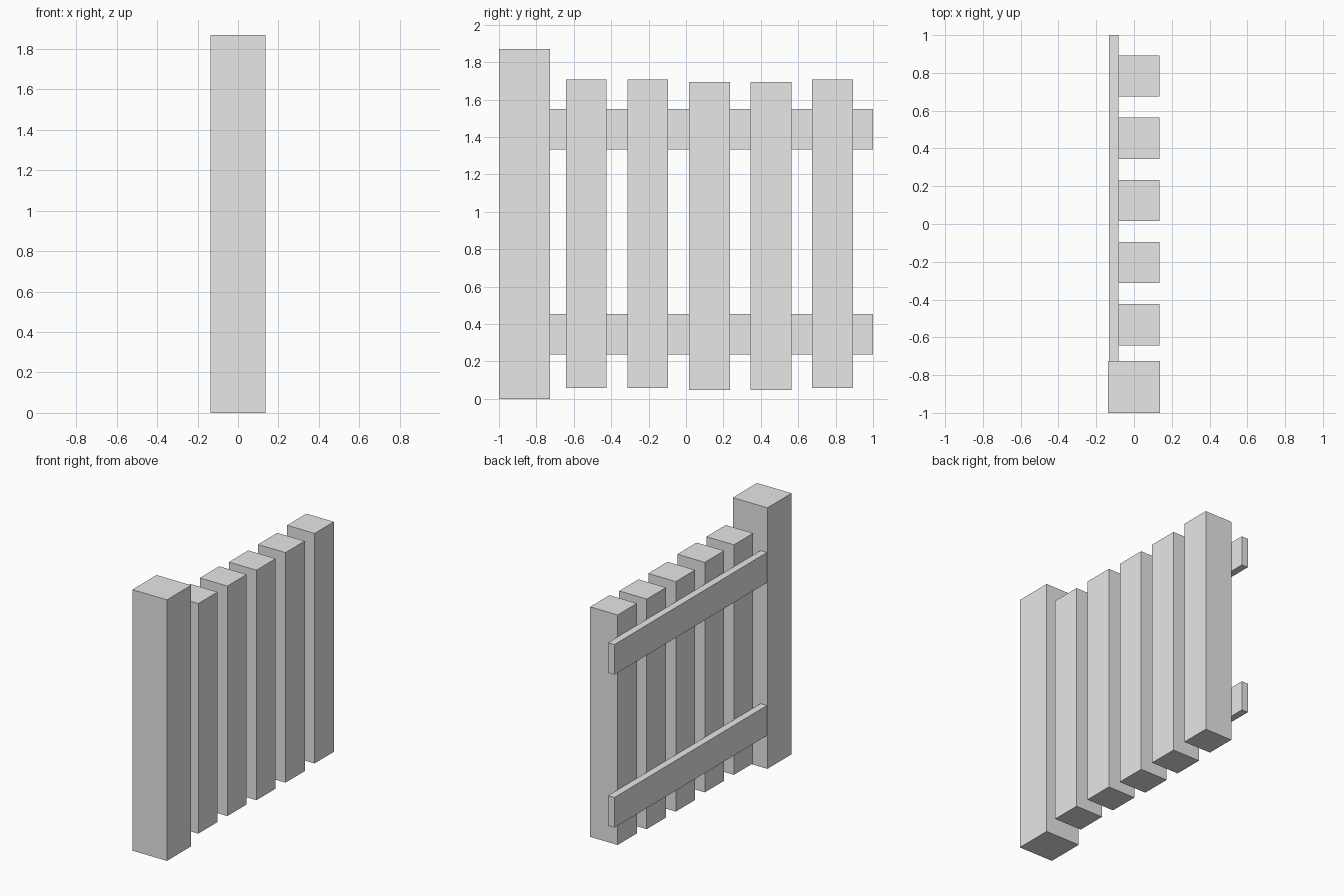
import bpy
import bmesh

cube = bpy.data.objects.get("Cube")
if cube:
    bpy.data.objects.remove(cube, do_unlink=True)

# Single plain colour
GREY = (0.8, 0.8, 0.8, 1.0)
grey = bpy.data.materials.new("light_grey")
grey.use_nodes = True
grey.diffuse_color = GREY
for node in grey.node_tree.nodes:
    if node.type == 'BSDF_PRINCIPLED':
        node.inputs["Base Color"].default_value = GREY


def box(name, xs, ys, zs):
    """Add a box spanning the given low and high limits on each axis."""
    bm = bmesh.new()
    bmesh.ops.create_cube(bm, size=1)
    spans = (xs, ys, zs)
    for v in bm.verts:
        v.co = [s[0] if c < 0 else s[1] for c, s in zip(v.co, spans)]
    mesh = bpy.data.meshes.new(name)
    bm.to_mesh(mesh)
    bm.free()
    mesh.materials.append(grey)
    obj = bpy.data.objects.new(name, mesh)
    bpy.context.collection.objects.link(obj)
    return obj


# Tall square post at the front end
box("post", (-0.137, 0.137), (-1, -0.726), (0, 1.87))

# Two thin rails running back from the post
for name, low in (("lower_rail", 0.237), ("upper_rail", 1.333)):
    box(name, (-0.133, -0.083), (-0.726, 1), (low, low + 0.216))

# Five evenly spaced slats, two of them set slightly lower
WIDTH, PITCH = 0.218, 0.329
for i in range(5):
    y = -0.642 + i * PITCH
    z = 0.046 if i in (2, 3) else 0.058
    box(f"slat_{i + 1}", (-0.083, 0.135), (y, y + WIDTH), (z, z + 1.648))
